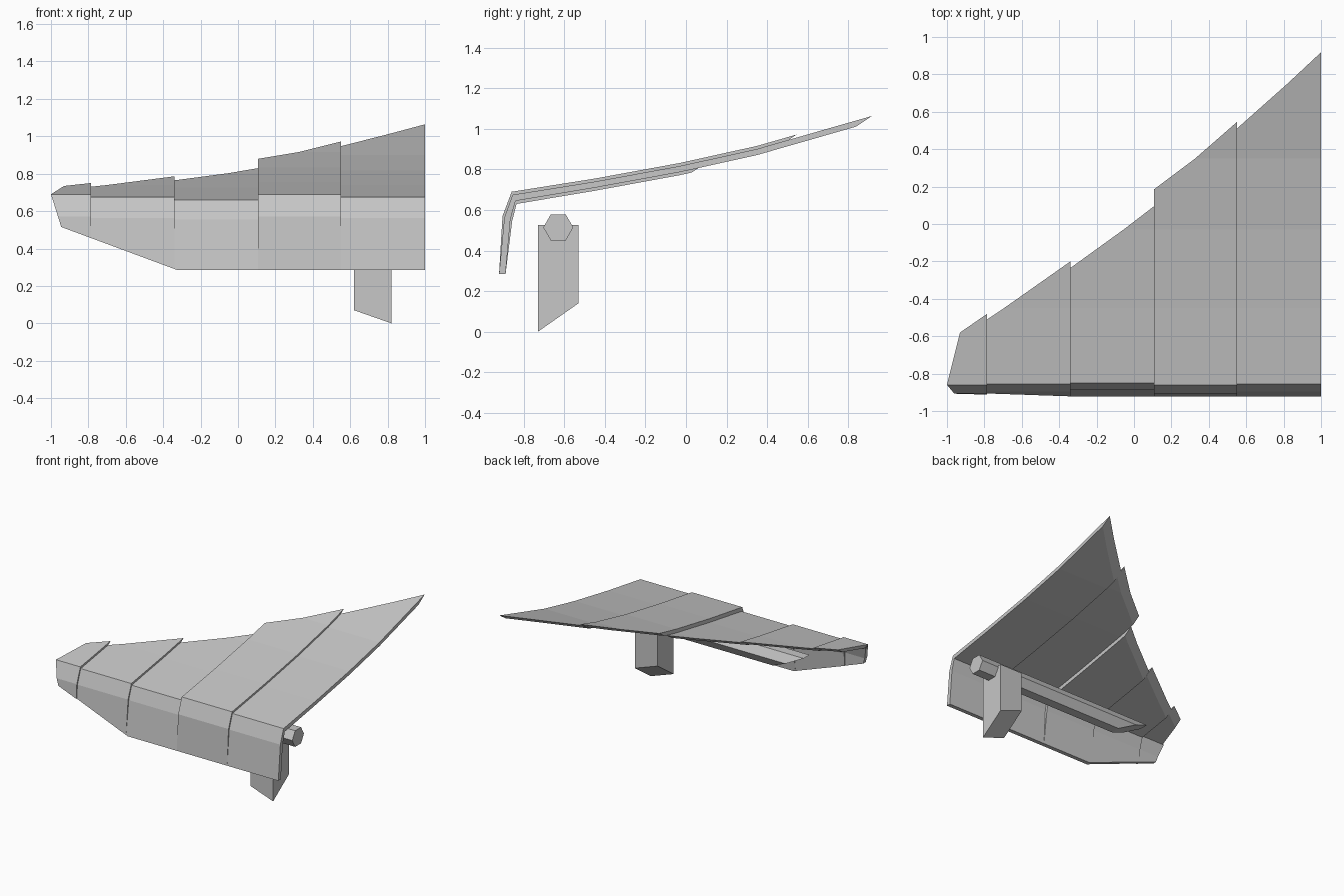
import bpy, bmesh
from mathutils import Vector

cube = bpy.data.objects.get("Cube")
if cube:
    bpy.data.objects.remove(cube, do_unlink=True)

GREY = (0.57, 0.57, 0.57, 1)
mat = bpy.data.materials.new("hull grey")
mat.use_nodes = True
mat.diffuse_color = GREY
mat.node_tree.nodes["Principled BSDF"].inputs["Base Color"].default_value = GREY

# Upper skin line from the leading bend to the rear (y, z)
SKIN = [(-0.86, 0.69), (-0.45, 0.755), (-0.03, 0.832), (0.35, 0.916), (1.2, 1.16)]
THICK = 0.03
UNDERCUT = Vector((0, 0.09, 0.06))


def finish(name, bm):
    bmesh.ops.recalc_face_normals(bm, faces=bm.faces)
    mesh = bpy.data.meshes.new(name)
    bm.to_mesh(mesh)
    bm.free()
    mesh.materials.append(mat)
    obj = bpy.data.objects.new(name, mesh)
    bpy.context.collection.objects.link(obj)


def skin_z(y):
    for (y0, z0), (y1, z1) in zip(SKIN, SKIN[1:]):
        if y <= y1:
            return z0 + (z1 - z0) * (y - y0) / (y1 - y0)


def prism(outline, x0, x1):
    """Solid extruded from a (y, z) outline between two x positions."""
    bm = bmesh.new()
    a = [bm.verts.new((x0, y, z)) for y, z in outline]
    b = [bm.verts.new((x1, y, z)) for y, z in outline]
    n = len(outline)
    for i in range(n):
        j = (i + 1) % n
        bm.faces.new((a[i], a[j], b[j], b[i]))
    bm.faces.new(a)
    bm.faces.new(b[::-1])
    return bm


def cut(bm, point, normal):
    """Remove everything on the normal's side and close the cut."""
    bmesh.ops.bisect_plane(bm, geom=bm.verts[:] + bm.edges[:] + bm.faces[:], dist=1e-5,
                           plane_co=point, plane_no=normal, clear_outer=True)
    rim = [e for e in bm.edges if e.is_boundary]
    if rim:
        bmesh.ops.holes_fill(bm, edges=rim, sides=0)


def add(whole, bm):
    part = bpy.data.meshes.new("part")
    bm.to_mesh(part)
    bm.free()
    whole.from_mesh(part)
    bpy.data.meshes.remove(part)


def wing_panel(name, o, rear):
    """Bent plate raised by o; its rear edge follows the (x, y) points."""
    top_bend, low_bend = (-0.86 - 0.3 * o, 0.69 + o), (-0.845 - 0.3 * o, 0.66 + o)
    whole = bmesh.new()
    # Upper plate, one segment per stretch of trailing edge
    upper = [top_bend] + [(y, z + o) for y, z in SKIN[1:]]
    lower = [low_bend] + [(y, z + o - THICK) for y, z in SKIN[1:]]
    for (x0, y0), (x1, y1) in zip(rear, rear[1:]):
        bm = prism(upper + lower[::-1], x0, x1)
        p = Vector((x0, y0, skin_z(y0) + o))
        q = Vector((x1, y1, skin_z(y1) + o))
        cut(bm, p, UNDERCUT.cross(q - p))
        add(whole, bm)
        # Front skirt with its sloping lower outline
        mid = -0.6 * o
        bm = prism([top_bend, (-0.905 + mid, 0.57 + 0.5 * o), (-0.922, 0.285), (-0.89, 0.285),
                    (-0.875 + mid, 0.562 + 0.5 * o), low_bend], x0, x1)
        cut(bm, (-0.325, 0, 0.285), (-0.23, 0, -0.62))
        cut(bm, (-0.945, 0, 0.515), (-0.175, 0, -0.055))
        add(whole, bm)
    bmesh.ops.remove_doubles(whole, verts=whole.verts, dist=1e-4)

    # Drop the inner walls at segment joints and along the bend
    def at_bend(v):
        return any(abs(v.co.y - y) + abs(v.co.z - z) < 1e-3 for y, z in (top_bend, low_bend))

    walls = [f for f in whole.faces if all(at_bend(v) for v in f.verts)
             or any(all(abs(v.co.x - x) < 1e-4 for v in f.verts) for x, _ in rear[1:-1])]
    bmesh.ops.delete(whole, geom=walls, context='FACES')
    finish(name, whole)


# Five plates from the root to the tip, alternately raised and sunk
wing_panel("root_panel", -0.015, [(0.55, 0.51), (0.82, 0.75), (1, 0.918)])
wing_panel("inner_panel", 0, [(0.107, 0.185), (0.32, 0.345), (0.55, 0.545)])
wing_panel("middle_panel", -0.03, [(-0.34, -0.235), (-0.07, -0.04), (0.107, 0.095)])
wing_panel("outer_panel", -0.015, [(-0.785, -0.51), (-0.34, -0.2)])
wing_panel("tip_panel", 0, [(-1, -0.86), (-0.93, -0.58), (-0.785, -0.48)])

# Hexagonal spar with a slanted outer end
bm = prism([(-0.704, 0.514), (-0.667, 0.578), (-0.593, 0.578),
            (-0.556, 0.514), (-0.593, 0.45), (-0.667, 0.45)], -0.65, 0.97)
cut(bm, (-0.62, 0, 0.578), (-0.128, 0, -0.27))
finish("spar", bm)

# Square strut with an obliquely cut foot
bm = prism([(-0.73, -0.1), (-0.73, 0.525), (-0.53, 0.525), (-0.53, -0.1)], 0.62, 0.82)
cut(bm, (0.82, -0.73, 0), (-0.35, 0.7, -1))
finish("strut", bm)
